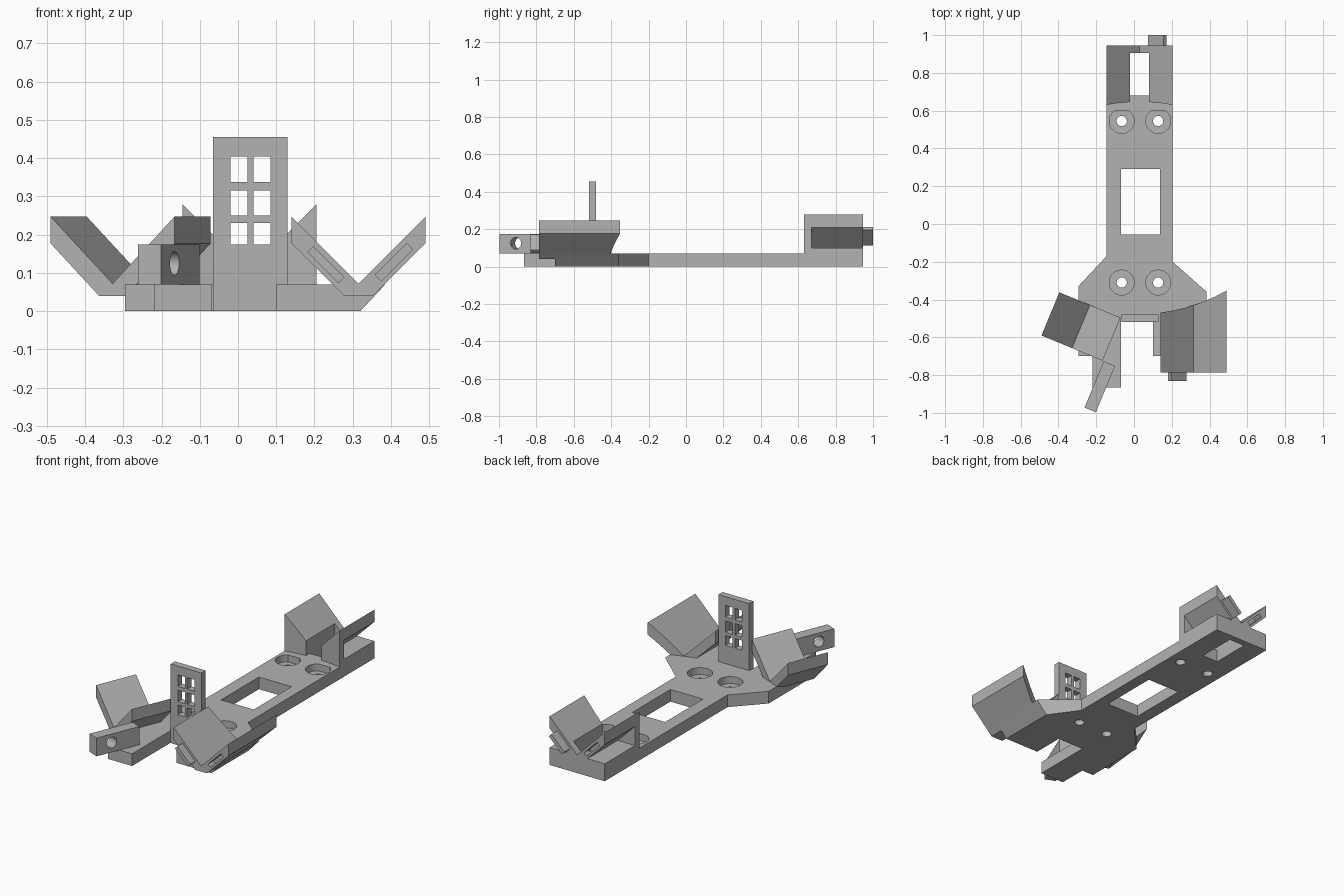
import bpy, bmesh, math
from mathutils import Matrix, Vector

cube = bpy.data.objects.get("Cube")
if cube:
    bpy.data.objects.remove(cube, do_unlink=True)

grey = bpy.data.materials.new("plain_grey")
grey.use_nodes = True
colour = (0.45, 0.45, 0.45, 1)
grey.diffuse_color = colour
grey.node_tree.nodes["Principled BSDF"].inputs["Base Color"].default_value = colour

TILT = math.radians(-22.5)


def finish(name, bm, matrix=Matrix()):
    bm.transform(matrix)
    bmesh.ops.recalc_face_normals(bm, faces=bm.faces)
    mesh = bpy.data.meshes.new(name)
    bm.to_mesh(mesh)
    bm.free()
    mesh.materials.append(grey)
    ob = bpy.data.objects.new(name, mesh)
    bpy.context.collection.objects.link(ob)
    return ob


def prism(name, points, low, high, axis="z", matrix=Matrix()):
    """Extrude an outline along z, or an x-z outline along y."""
    bm = bmesh.new()
    place = (lambda a, b, c: (a, b, c)) if axis == "z" else (lambda a, b, c: (a, c, b))
    face = bm.faces.new([bm.verts.new(place(a, b, low)) for a, b in points])
    made = bmesh.ops.extrude_face_region(bm, geom=[face])["geom"]
    shift = Vector(place(0, 0, high - low))
    bmesh.ops.translate(bm, vec=shift, verts=[g for g in made if isinstance(g, bmesh.types.BMVert)])
    return finish(name, bm, matrix)


def box(name, x0, x1, y0, y1, z0, z1, matrix=Matrix()):
    return prism(name, [(x0, y0), (x1, y0), (x1, y1), (x0, y1)], z0, z1, matrix=matrix)


def cylinder(name, radius, depth, matrix, sides=32):
    bm = bmesh.new()
    bmesh.ops.create_cone(bm, cap_ends=True, segments=sides, radius1=radius,
                          radius2=radius, depth=depth)
    return finish(name, bm, matrix)


def cut(target, *cutters):
    for cutter in cutters:
        mod = target.modifiers.new("cut", "BOOLEAN")
        mod.operation = "DIFFERENCE"
        mod.solver = "EXACT"
        mod.object = cutter
        cutter.hide_render = True
        bpy.context.view_layer.objects.active = target
        bpy.ops.object.modifier_apply(modifier=mod.name)
        bpy.data.objects.remove(cutter, do_unlink=True)


def at(x, y, z=0, turn=0):
    return Matrix.Translation((x, y, z)) @ Matrix.Rotation(turn, 4, "Z")


def key_bar(name, x, z, y0, y1, side):
    """Thin 45 degree bar used for both tabs and slots."""
    tilt = Matrix.Translation((x, 0, z)) @ Matrix.Rotation(side * math.pi / 4, 4, "Y")
    return box(name, -0.058, 0.058, y0, y1, -0.011, 0.011, tilt)


# V-shaped cradle section, open upwards
cradle = [(-0.175, 0.247), (0, 0.072), (0.175, 0.247), (0.175, 0.177),
          (0.038, 0.04), (-0.038, 0.04), (-0.175, 0.177)]

# Base plate with flared front, two front legs and undercut right edge
outline = [(-0.145, 0.64), (-0.145, -0.17), (-0.295, -0.33), (-0.295, -0.7),
           (-0.22, -0.7), (-0.22, -0.865), (-0.068, -0.865), (-0.068, -0.5),
           (0.1, -0.5), (0.1, -0.7), (0.385, -0.7), (0.385, -0.36),
           (0.205, -0.2), (0.205, 0.64)]
base = prism("base_plate", outline, 0, 0.07)
for v in base.data.vertices:
    if v.co.x > 0.3 and v.co.z < 0.01:
        v.co.x = 0.32
cut(base, box("opening", -0.07, 0.138, -0.055, 0.29, -0.1, 0.2))
for x in (-0.065, 0.128):
    for y in (-0.31, 0.545):
        cut(base, cylinder("bore", 0.027, 0.4, at(x, y)),
            cylinder("counterbore", 0.066, 0.1, at(x, y, 0.08)))

# Windowed upright plate
upright = box("window_plate", -0.065, 0.13, -0.518, -0.48, 0, 0.455)
for x0 in (-0.02, 0.04):
    for z0 in (0.175, 0.25, 0.338):
        cut(upright, box("pane", x0, x0 + 0.045, -0.6, -0.4, z0, z0 + 0.066 - 0.01 * (z0 < 0.2)))

# Right front cradle with curved back, tab and slot
right = prism("right_cradle", cradle, -0.785, -0.3, "y", at(0.315, 0))
cut(right, cylinder("round_back", 0.925, 0.6, at(0.03, 0.45, 0.33), 128),
    key_bar("slot", 0.408, 0.128, -0.9, -0.735, -1))
key_bar("right_cradle_tab", 0.23, 0.122, -0.832, -0.77, 1)

# Left front cradle, turned outwards, and the drilled arm beside it
prism("left_cradle", cradle, 0, 0.247, "y", at(-0.328, -0.657, 0, TILT))
arm = box("drilled_arm", 0, 0.065, 0, 0.265, 0.07, 0.175, at(-0.262, -0.972, 0, TILT))
cut(arm, cylinder("arm_hole", 0.031, 0.4,
                  at(-0.19, -0.9, 0.125, TILT) @ Matrix.Rotation(math.pi / 2, 4, "Y")))

# Rear cradle block: V top, side recesses, central opening, tab and slot
rear = prism("rear_cradle", [(-0.145, 0), (0.205, 0), (0.205, 0.28), (0.03, 0.105), (-0.145, 0.28)],
             0.6, 0.945, "y")
cut(rear, cylinder("round_front", 0.925, 0.6, at(0.03, -0.278, 0.37), 128))
for s in (-1, 1):
    recess = [(0.03 + s * x, z) for x, z in ((0.185, 0.22), (0.185, 0.1), (0.065, 0.1))]
    cut(rear, prism("recess", recess, 0.67, 1.1, "y"))
cut(rear, box("well", -0.02, 0.08, 0.68, 0.906, -0.1, 0.4),
    box("step", -0.02, 0.08, 0.55, 0.7, 0.07, 0.4),
    key_bar("slot", -0.063, 0.162, 0.895, 1.1, 1))
key_bar("rear_cradle_tab", 0.123, 0.162, 0.93, 1, -1)

# Smooth the round bores and curved cuts, keep edges sharp
for ob in (base, right, arm, rear):
    bpy.ops.object.select_all(action="DESELECT")
    ob.select_set(True)
    bpy.context.view_layer.objects.active = ob
    bpy.ops.object.shade_smooth_by_angle(angle=math.radians(25))
